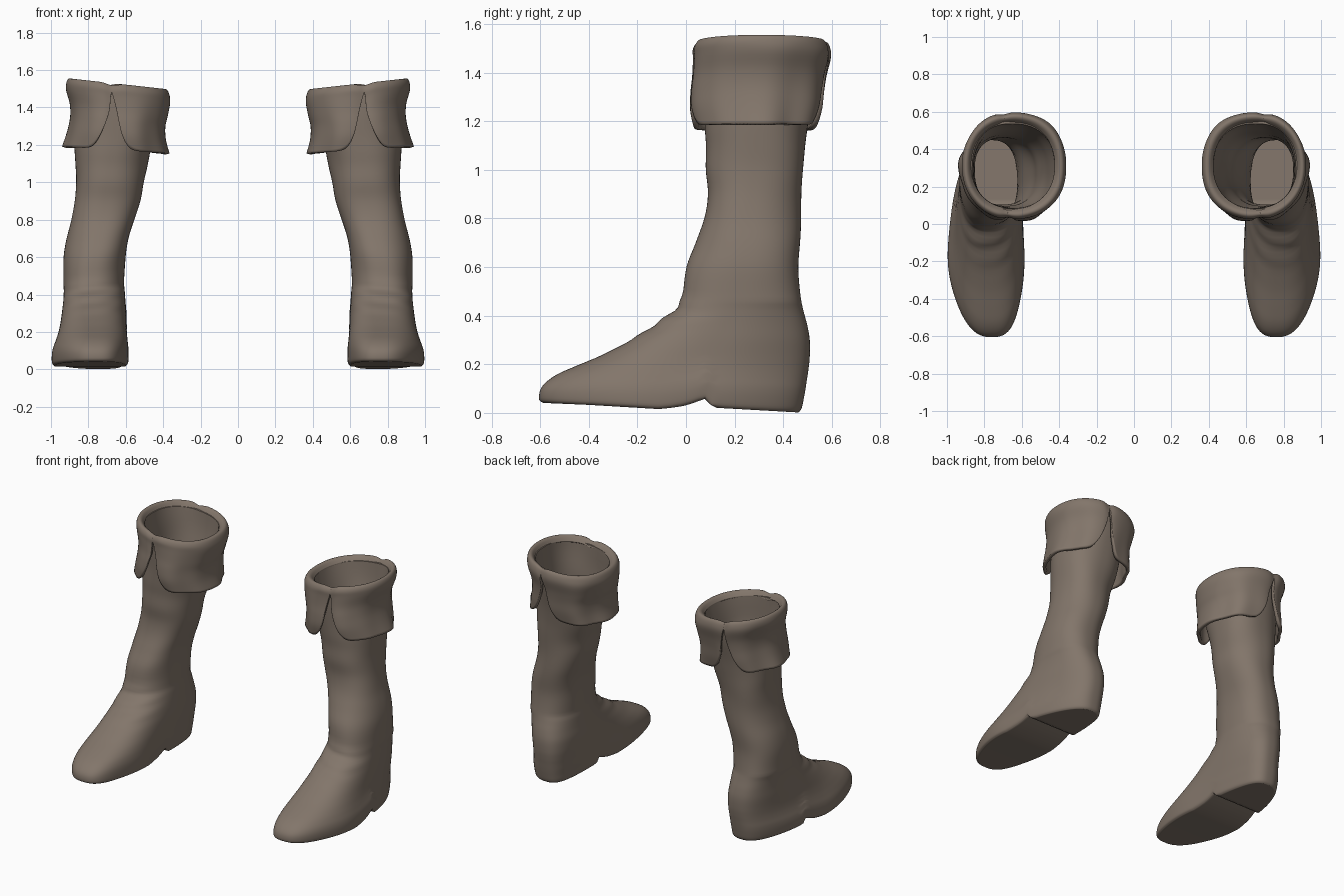
import bpy, bmesh, math

if "Cube" in bpy.data.objects:
    bpy.data.objects.remove(bpy.data.objects["Cube"])

SEG = 144

# (height, front y, back y, inner x, outer x) of the boot's horizontal slices
BODY = [
    (0.00, -.588, .462, .618, .965), (0.015, -.604, .475, .606, .977),
    (0.06, -.600, .485, .602, .980), (0.10, -.575, .492, .600, .976),
    (0.14, -.526, .498, .600, .966), (0.18, -.450, .504, .600, .957),
    (0.23, -.348, .509, .600, .950), (0.30, -.226, .509, .602, .945),
    (0.36, -.135, .498, .607, .940), (0.42, -.050, .482, .610, .937),
    (0.48, -.015, .472, .610, .935), (0.60, .003, .467, .602, .930),
    (0.70, .042, .468, .582, .915), (0.80, .074, .470, .552, .890),
    (0.90, .086, .474, .525, .872), (1.00, .082, .480, .508, .868),
    (1.10, .087, .490, .485, .872), (1.20, .078, .505, .468, .872),
    (1.35, .070, .525, .440, .870), (1.53, .065, .550, .410, .880),
]
# turned-down cuff, from the rolled rim to the hem
CUFF = [
    (1.525, .085, .540, .425, .868), (1.553, .062, .562, .402, .886),
    (1.555, .042, .582, .380, .905), (1.530, .027, .595, .366, .917),
    (1.490, .026, .597, .362, .916), (1.420, .022, .580, .375, .896),
    (1.350, .014, .570, .390, .893), (1.270, .013, .562, .388, .908),
    (1.190, .030, .545, .370, .932),
]
# height of the underside along y, with the step down to the heel
SOLE = [(-.61, .042), (-.4, .033), (-.1, .015), (0, .03), (.095, .064),
        (.105, .022), (.46, .002), (.6, .002)]

leather = bpy.data.materials.new("brown_leather")
leather.diffuse_color = (.225, .18, .145, 1)
leather.use_nodes = True
leather.node_tree.nodes["Principled BSDF"].inputs["Base Color"].default_value = leather.diffuse_color


def lerp_table(table, v):
    for (a, p), (b, q) in zip(table, table[1:]):
        if v <= b:
            return p + (q - p) * max(0, (v - a) / (b - a))
    return table[-1][1]


def spline(rows, t):
    i = min(int(t), len(rows) - 2)
    u = t - i
    p = [rows[max(0, min(len(rows) - 1, i + k))] for k in (-1, 0, 1, 2)]
    return [b + .5 * u * (c - a + u * (2*a - 5*b + 4*c - d + u * (3*(b - c) + d - a)))
            for a, b, c, d in zip(*p)]


def outline(row, th, n=2.4, inset=0):
    _, yf, yb, xi, xo = row
    c, s = math.cos(th), math.sin(th)
    x = math.copysign(abs(c) ** (2 / n), c) * ((xo - xi) / 2 - inset)
    y = math.copysign(abs(s) ** (2 / n), s) * ((yb - yf) / 2 - inset)
    return (xi + xo) / 2, x, (yf + yb) / 2, y


def tilt(x, z):
    # the top dips toward the inner side of the leg
    return z + .11 * (x - .92) * max(0, min(1, (z - .9) / .5))


def gauss(v):
    return math.exp(-v * v)


def body_point(row, th, inset=0, squash=1):
    z = row[0]
    n = 2.65 - .3 * max(0, min(1, (z - .1) / .4))
    cx, x, cy, y = outline(row, th, n, inset)
    leg = max(0, min(1, (z - .3) / .3))
    wob = 1 + leg * (.014 * math.sin(3 * th + 11 * z) + .01 * math.sin(2 * th - 19 * z))
    x, y = x * wob, cy + y * wob
    low = max(0, 1 - z / .45)
    x *= 1 + low * (.11 * gauss((y + .22) / .22) - .09 * gauss((y - .42) / .22))
    cx -= .032 * low ** .5 * ((y + .12) / .48) ** 2      # toe and heel curve inward
    front = max(0, -math.sin(th))
    y -= .009 * front * math.sin(z * 84 + 2 * math.cos(th)) * gauss((z - .38) / .08)
    if z < .3:
        z += lerp_table(SOLE, y) * (1 - z / .3)
    return (cx + x * squash, y, tilt(cx + x, z))


def finish(name, bm, closed=True):
    if closed:
        bmesh.ops.remove_doubles(bm, verts=bm.verts, dist=.0004)
        bmesh.ops.recalc_face_normals(bm, faces=bm.faces)
    me = bpy.data.meshes.new(name)
    bm.to_mesh(me)
    bm.free()
    me.materials.append(leather)
    ob = bpy.data.objects.new(name, me)
    bpy.context.collection.objects.link(ob)
    bpy.ops.object.select_all(action='DESELECT')
    ob.select_set(True)
    bpy.context.view_layer.objects.active = ob
    bpy.ops.object.shade_smooth_by_angle(angle=math.radians(50))
    return ob


def mirror(ob):
    ob.modifiers.new("pair", 'MIRROR').use_axis = (True, False, False)


def loft(rows, wrap=True):
    bm = bmesh.new()
    vs = [[bm.verts.new(p) for p in r] for r in rows]
    n = len(rows[0])
    for a, b in zip(vs, vs[1:]):
        for i in range(n if wrap else n - 1):
            j = (i + 1) % n
            bm.faces.new((a[i], a[j], b[j], b[i]))
    return bm


# foot, heel and shaft: sole, outside wall, rim, lining, insole in one loft
angles = [math.tau * i / SEG for i in range(SEG)]
steps = [i / 4 for i in range(4 * (len(BODY) - 1) + 1)]
rings = [[body_point(BODY[0], a, 0, s) for a in angles] for s in (0, .35, .7, .93)]
rings += [[body_point(spline(BODY, t), a) for a in angles] for t in steps]
inner = [spline(BODY, t) for t in reversed(steps) if t >= 2]
rings += [[body_point(r, a, .014) for a in angles] for r in inner]
rings += [[body_point(inner[-1], a, .014, s) for a in angles] for s in (.7, .35, 0)]
mirror(finish("boot_body", loft(rings)))


# cuff flaps, split at the front and back with rounded corners
def cuff_flap(name, a0, a1):
    cols, nrow = 73, 33
    grid = [[] for _ in range(nrow)]
    for i in range(cols):
        u = .5 - .5 * math.cos(math.pi * i / (cols - 1))
        th = a0 + (a1 - a0) * u
        d = .28 * abs(a1 - a0) * min(u, 1 - u)
        rise = max(0, 1 - d / .2) ** 4.6
        end = (len(CUFF) - 1) - 4.7 * rise
        for k in range(nrow):
            t = end * k / (nrow - 1)
            row = spline(CUFF, t)
            cx, x, cy, y = outline(row, th, 2.2)
            low = max(0, t - 3) / 5
            flute = (1 + low * (.022 * math.sin(6 * th + 1) + .014 * math.sin(9 * th))
                     + .005 * math.sin(5 * th + 2) * min(1, t / 3))
            pinch = 1 - .03 * gauss(d / .03) * min(1, t / 3)
            x, y = cx + x * flute * pinch, cy + y * flute * pinch
            z = row[0] - .012 * gauss(d / .035)
            grid[k].append((x, y, tilt(x, z)))
    grid.reverse()
    ob = finish(name, loft(grid, False), False)
    sol = ob.modifiers.new("leather", 'SOLIDIFY')
    sol.thickness, sol.offset = .022, -1
    mirror(ob)


FRONT, BACK = math.radians(-84), math.radians(80)
cuff_flap("outer_cuff_flap", FRONT, BACK)
cuff_flap("inner_cuff_flap", BACK, FRONT + math.tau)
